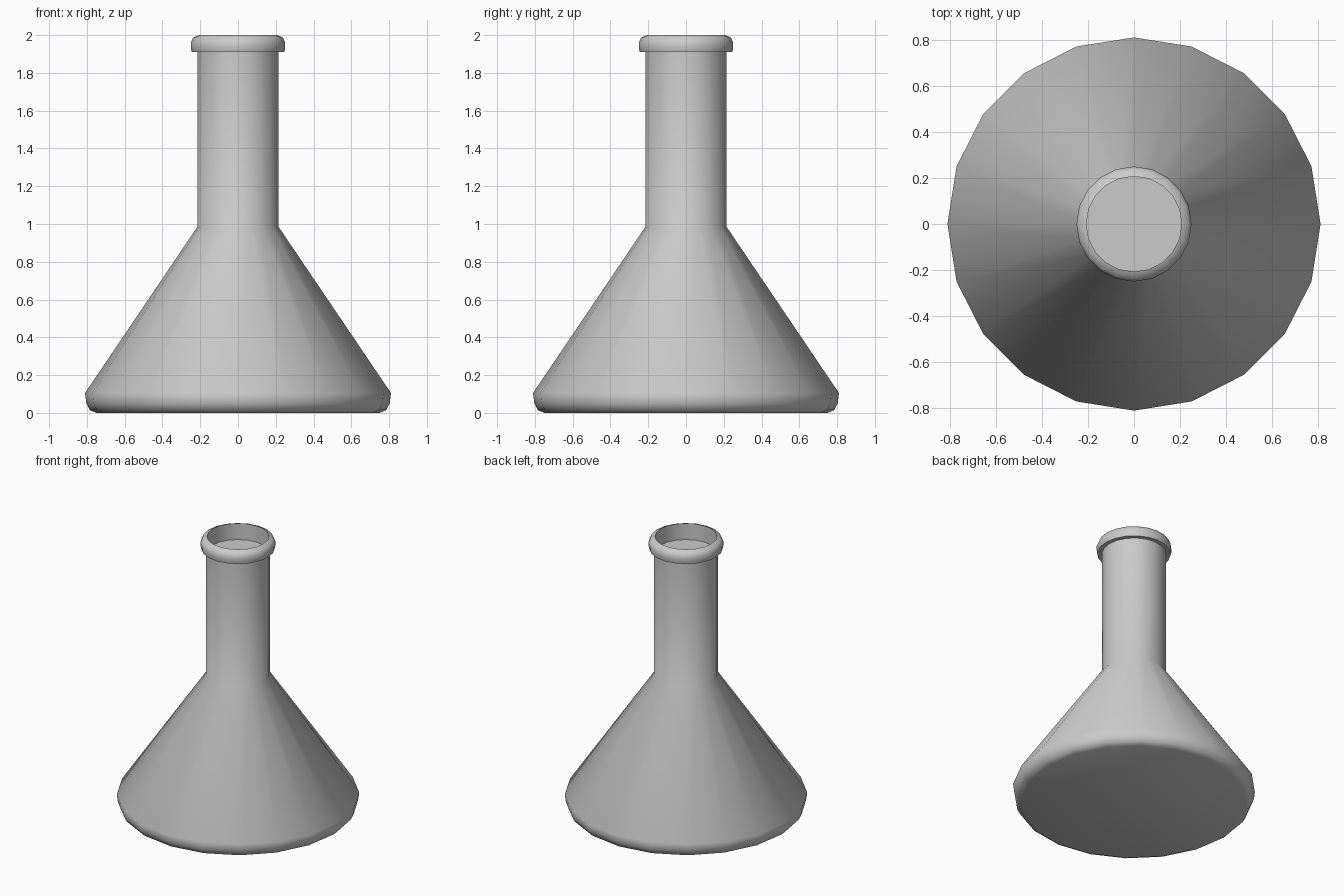
import bpy, bmesh, math

if "Cube" in bpy.data.objects:
    bpy.data.objects.remove(bpy.data.objects["Cube"])

SIDES = 20


def lathe(name, profile, angle):
    """Revolve (radius, z) points around z; a radius of 0 closes the end with a cap."""
    bm = bmesh.new()
    rings = []
    for r, z in profile:
        rings.append([bm.verts.new((r * math.cos(2 * math.pi * i / SIDES),
                                    r * math.sin(2 * math.pi * i / SIDES), z))
                      for i in range(SIDES)])
    for a, b in zip(rings, rings[1:]):
        for i in range(SIDES):
            j = (i + 1) % SIDES
            bm.faces.new((a[i], a[j], b[j], b[i]))
    # Flat floor and recessed inner surface
    bm.faces.new(rings[0])
    bm.faces.new(rings[-1])
    bmesh.ops.recalc_face_normals(bm, faces=bm.faces)
    mesh = bpy.data.meshes.new(name)
    bm.to_mesh(mesh)
    bm.free()
    obj = bpy.data.objects.new(name, mesh)
    bpy.context.collection.objects.link(obj)
    bpy.ops.object.select_all(action='DESELECT')
    obj.select_set(True)
    bpy.context.view_layer.objects.active = obj
    bpy.ops.object.shade_smooth_by_angle(angle=math.radians(angle))
    return obj


# Rounded foot
foot = [(0.75, 0.0), (0.785, 0.015), (0.803, 0.05), (0.81, 0.105)]
# Conical body and straight neck
body = [(0.215, 0.985), (0.215, 1.91)]
# Rolled lip, then the inside of the mouth
lip = [(0.245, 1.91), (0.25, 1.93), (0.25, 1.96), (0.238, 1.987), (0.207, 2.0)]
mouth = [(0.207, 1.88)]

lathe("flask", foot + body + lip + mouth, 55)
